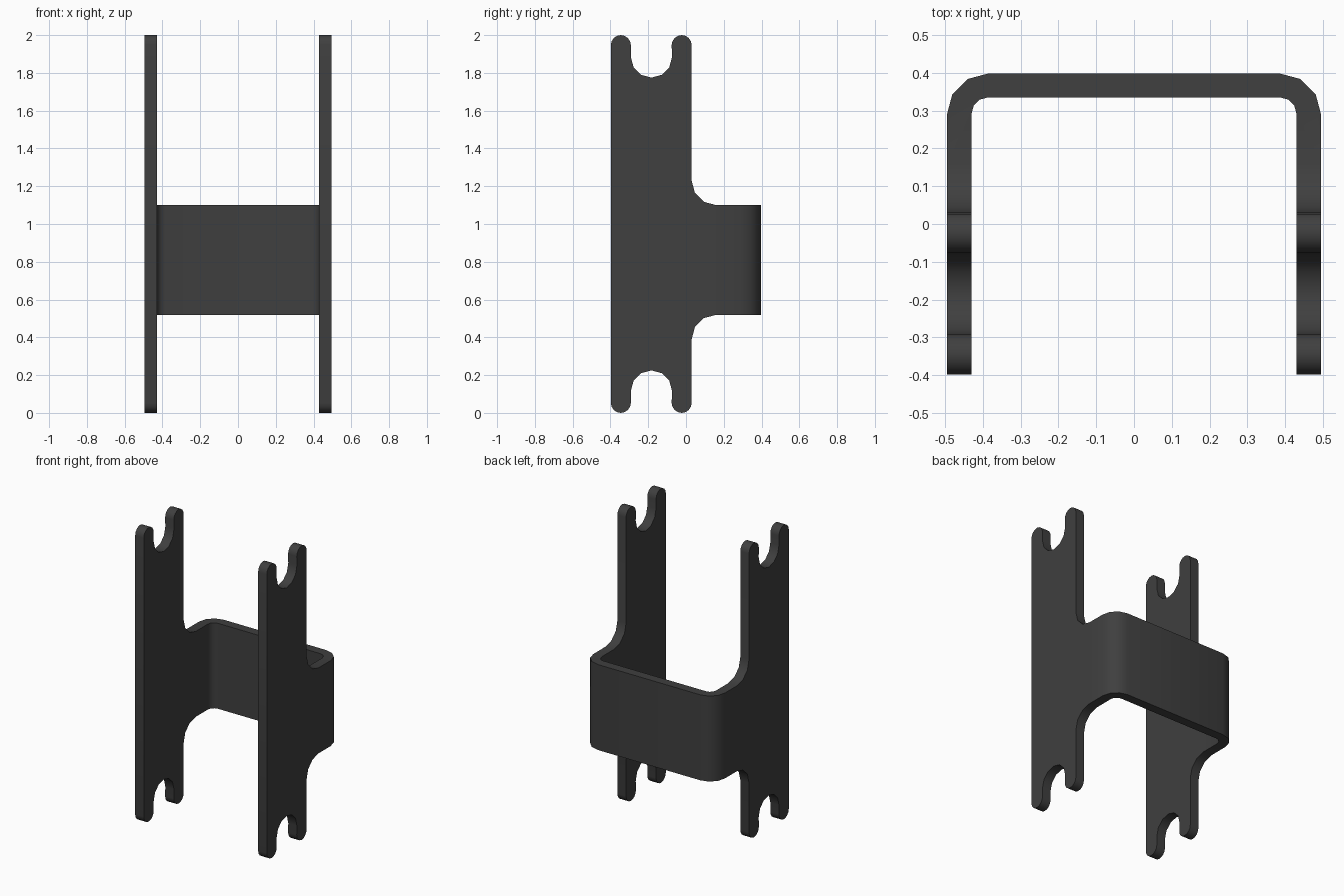
import bpy, bmesh
from math import sin, cos, radians

if "Cube" in bpy.data.objects:
    bpy.data.objects.remove(bpy.data.objects["Cube"])


def arc(cx, cy, r, a0, a1, n):
    """Points on an arc from angle a0 to a1 (degrees) in n segments."""
    angles = [radians(a0 + (a1 - a0) * i / n) for i in range(n + 1)]
    return [(cx + r * cos(a), cy + r * sin(a)) for a in angles]


def prism(name, points, to3d, offset):
    """Extrude a closed outline along an offset vector."""
    bm = bmesh.new()
    face = bm.faces.new([bm.verts.new(to3d(u, v)) for u, v in points])
    top = bmesh.ops.extrude_face_region(bm, geom=[face])["geom"]
    bmesh.ops.translate(bm, vec=offset,
                        verts=[g for g in top if isinstance(g, bmesh.types.BMVert)])
    bmesh.ops.recalc_face_normals(bm, faces=bm.faces)
    mesh = bpy.data.meshes.new(name)
    bm.to_mesh(mesh)
    bm.free()
    obj = bpy.data.objects.new(name, mesh)
    bpy.context.collection.objects.link(obj)
    return obj


# Bent sheet seen from above: a U with rounded corners
half = [(0.495, -0.6)] + arc(0.385, 0.288, 0.11, 0, 90, 3)
half += [(-x, y) for x, y in reversed(half)]
inner = [(0.43, -0.6)] + arc(0.385, 0.29, 0.045, 0, 90, 3)
inner += [(-x, y) for x, y in reversed(inner)]
bracket = prism("bent_bracket", half + inner[::-1],
                lambda x, y: (x, y, -0.1), (0, 0, 2.2))

# Side outline: forked ends, fillets into the middle band
F, B, R = -0.398, 0.03, 0.053
bowl_y, bowl_r = -0.183, 0.109
cap_b, cap_f = B - R, F + R


def fork():
    """Upper end of the plate, running from back to front."""
    return (arc(cap_b, 2 - R, R, 0, 180, 8)
            + arc(bowl_y, 1.884, bowl_r, 0, -180, 6)
            + arc(cap_f, 2 - R, R, 0, 180, 8))


upper = [(0.6, 1.10)] + arc(0.159, 1.229, 0.129, 270, 180, 3) + fork()
lower = ([(y, 2 - z) for y, z in reversed(fork())]
         + arc(0.159, 0.39, 0.129, 180, 90, 3) + [(0.6, 0.519)])
cutter = prism("side_outline_cutter", upper + lower,
               lambda y, z: (-0.7, y, z), (1.4, 0, 0))
cutter.hide_render = True

# Keep only the part of the bent sheet inside the side outline
mod = bracket.modifiers.new("outline", "BOOLEAN")
mod.operation = "INTERSECT"
mod.solver = "EXACT"
mod.object = cutter
bpy.context.view_layer.objects.active = bracket
bracket.select_set(True)
bpy.ops.object.modifier_apply(modifier=mod.name)
bpy.data.objects.remove(cutter)

# Smooth bends, sharp sheet edges, dark grey finish
bpy.ops.object.shade_smooth_by_angle(angle=radians(35))
mat = bpy.data.materials.new("dark_grey")
mat.diffuse_color = (0.05, 0.05, 0.05, 1)
mat.use_nodes = True
mat.node_tree.nodes["Principled BSDF"].inputs["Base Color"].default_value = mat.diffuse_color
bracket.data.materials.clear()
bracket.data.materials.append(mat)
